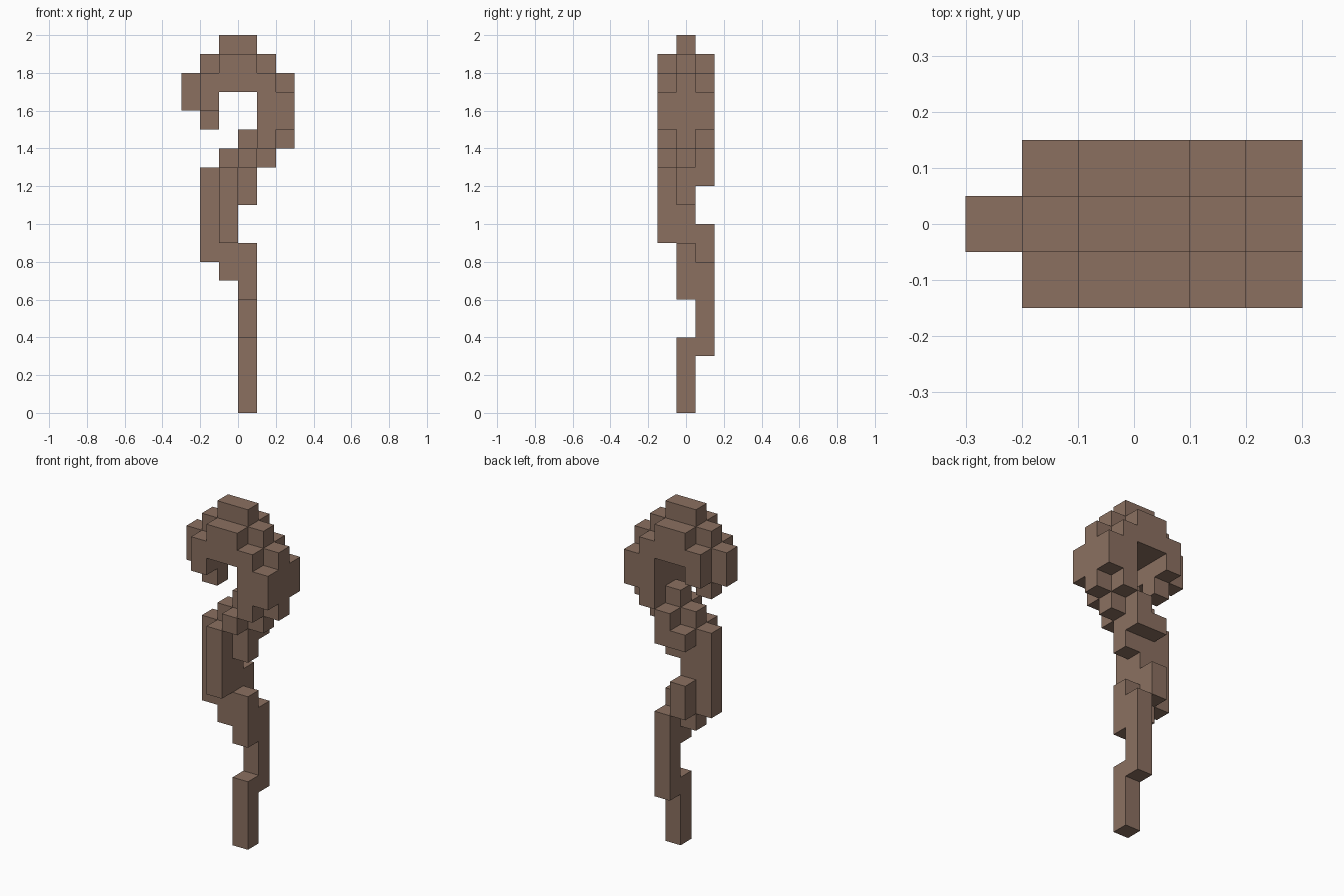
import bpy
import bmesh
from itertools import product
from mathutils import Vector

cube = bpy.data.objects.get("Cube")
if cube:
    bpy.data.objects.remove(cube, do_unlink=True)

UNIT = 0.1
FRONT, MID, BACK = -1, 0, 1
SIDES = (FRONT, BACK)

wood = bpy.data.materials.new("brown wood")
wood.use_nodes = True
colour = (0.258, 0.163, 0.118, 1)
wood.diffuse_color = colour
wood.node_tree.nodes["Principled BSDF"].inputs["Base Color"].default_value = colour

# Each part is a list of blocks: depth layers, x range, z range (in cells, inclusive)
PARTS = {
    # Straight lower stick, kinking backwards
    "shaft": [
        ([MID], (0, 0), (0, 3)),
        ([BACK], (0, 0), (3, 7)),
        ([MID], (0, 0), (6, 8)),
        ([MID], (-1, -1), (7, 8)),
    ],
    # Twisted grip bending to one side
    "twisted_grip": [
        ([MID], (-2, -2), (8, 12)),
        ([FRONT, MID], (-1, -1), (9, 12)),
        ([BACK], (-1, -1), (8, 9)),
        ([BACK], (-1, 0), (12, 12)),
        ([MID], (0, 0), (11, 12)),
        ([MID], (-1, 1), (13, 13)),
        (SIDES, (0, 0), (13, 13)),
    ],
    # Curled head: core layer, then the matching layers on both sides
    "curled_head": [
        ([MID], (0, 2), (14, 14)),
        ([MID], (1, 2), (15, 16)),
        ([MID], (-3, 2), (17, 17)),
        ([MID], (-2, 1), (18, 18)),
        ([MID], (-1, 0), (19, 19)),
        ([MID], (-3, -2), (16, 16)),
        ([MID], (-2, -2), (15, 15)),
        (SIDES, (1, 1), (14, 17)),
        (SIDES, (2, 2), (15, 16)),
        (SIDES, (-1, 0), (17, 18)),
        (SIDES, (-2, -2), (16, 17)),
    ],
}


def cells_of(blocks):
    cells = set()
    for layers, (x0, x1), (z0, z1) in blocks:
        cells.update(product(range(x0, x1 + 1), layers, range(z0, z1 + 1)))
    return cells


part_cells = {name: cells_of(blocks) for name, blocks in PARTS.items()}
solid = set().union(*part_cells.values())


def add_skin(bm, cell):
    """Add the faces of one cell that are not covered by a neighbour."""
    centre = Vector((cell[0] + 0.5, cell[1], cell[2] + 0.5))
    for axis, sign in product(range(3), (-1, 1)):
        neighbour = list(cell)
        neighbour[axis] += sign
        if tuple(neighbour) in solid:
            continue
        normal, u, v = Vector(), Vector(), Vector()
        normal[axis] = sign / 2
        u[(axis + 1) % 3] = 0.5
        v[(axis + 2) % 3] = sign / 2
        mid = centre + normal
        corners = (mid - u - v, mid + u - v, mid + u + v, mid - u + v)
        bm.faces.new([bm.verts.new(c * UNIT) for c in corners])


for name, cells in part_cells.items():
    bm = bmesh.new()
    for cell in sorted(cells):
        add_skin(bm, cell)
    bmesh.ops.remove_doubles(bm, verts=bm.verts[:], dist=UNIT / 100)
    # Merge flat neighbouring squares into clean panels
    bmesh.ops.dissolve_limit(bm, angle_limit=0.01, verts=bm.verts[:], edges=bm.edges[:])
    mesh = bpy.data.meshes.new(name)
    bm.to_mesh(mesh)
    bm.free()
    mesh.materials.append(wood)
    bpy.context.collection.objects.link(bpy.data.objects.new(name, mesh))
